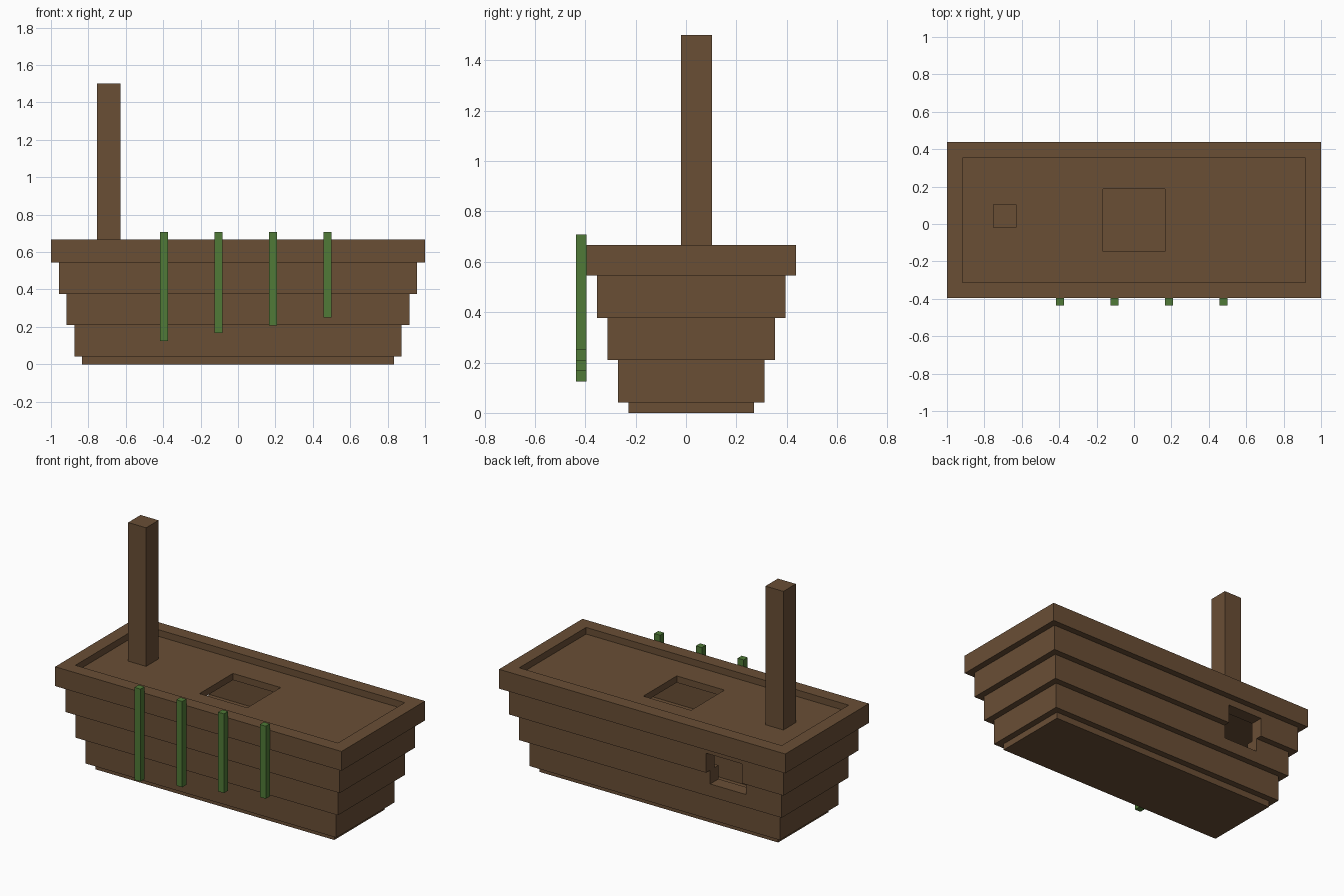
import bpy
import bmesh

old = bpy.data.objects.get("Cube")
if old:
    bpy.data.objects.remove(old, do_unlink=True)


def make_material(name, rgb):
    mat = bpy.data.materials.new(name)
    mat.use_nodes = True
    mat.diffuse_color = (*rgb, 1)
    bsdf = next(n for n in mat.node_tree.nodes if n.type == "BSDF_PRINCIPLED")
    bsdf.inputs["Base Color"].default_value = (*rgb, 1)
    return mat


wood = make_material("brown wood", (0.142, 0.077, 0.036))
green = make_material("vine green", (0.08, 0.195, 0.038))


def finish(name, bm, mat):
    bmesh.ops.recalc_face_normals(bm, faces=bm.faces)
    mesh = bpy.data.meshes.new(name)
    bm.to_mesh(mesh)
    bm.free()
    mesh.materials.append(mat)
    obj = bpy.data.objects.new(name, mesh)
    bpy.context.collection.objects.link(obj)
    return obj


def box(name, x, y, z, mat):
    """Box between (min, max) pairs on each axis."""
    bm = bmesh.new()
    bmesh.ops.create_cube(bm, size=1)
    for v in bm.verts:
        for i, (low, high) in enumerate((x, y, z)):
            v.co[i] = high if v.co[i] > 0 else low
    return finish(name, bm, mat)


def frame(name, outer, inner, z, mat):
    """Rectangular frame; outer and inner are (half_x, half_y)."""
    bm = bmesh.new()
    corners = [(-1, -1), (1, -1), (1, 1), (-1, 1)]
    loops = [[bm.verts.new((sx * half[0], CENTRE_Y + sy * half[1], h))
              for sx, sy in corners]
             for half, h in ((outer, z[0]), (outer, z[1]),
                             (inner, z[1]), (inner, z[0]))]
    for k in range(4):
        a, b = loops[k], loops[(k + 1) % 4]
        for i in range(4):
            j = (i + 1) % 4
            bm.faces.new((a[i], a[j], b[j], b[i]))
    return finish(name, bm, mat)


UNIT = 1 / 24
CENTRE_Y = UNIT / 2
WALL = 2 * UNIT

# Hull floor
floor_x, floor_y = 20 * UNIT, 6 * UNIT
box("hull_floor", (-floor_x, floor_x),
    (CENTRE_Y - floor_y, CENTRE_Y + floor_y), (0, UNIT), wood)

# Hollow hull tiers, each one step wider than the one below
heights = [0.042, 0.21, 0.377, 0.545, 0.667]
tiers = []
for i in range(4):
    hx, hy = floor_x + (i + 1) * UNIT, floor_y + (i + 1) * UNIT
    tiers.append(frame(f"hull_tier_{i + 1}", (hx, hy), (hx - WALL, hy - WALL),
                       (heights[i], heights[i + 1]), wood))

# Deck with an open square hatch
frame("deck", (hx - WALL, hy - WALL), (4 * UNIT, 4 * UNIT),
      (0.583, 0.625), wood)

# Port opening through the back wall
cutter = box("port_cutter", (-0.667, -0.417), (0.2, 0.6), (0.29, 0.5), wood)
cutter.hide_render = True
cutter.display_type = "WIRE"
for tier in tiers[1:3]:
    mod = tier.modifiers.new("port_opening", "BOOLEAN")
    mod.operation = "DIFFERENCE"
    mod.solver = "EXACT"
    mod.object = cutter
    bpy.context.view_layer.objects.active = tier
    bpy.ops.object.modifier_apply(modifier=mod.name)
bpy.data.objects.remove(cutter, do_unlink=True)

# Mast
box("mast", (-0.753, -0.628), (-0.02, 0.104), (0.625, 1.5), wood)

# Vines hanging over the front rim, each shorter than the last
for i in range(4):
    x = -0.396 + i * 7 * UNIT
    box(f"vine_{i + 1}", (x - UNIT / 2, x + UNIT / 2), (-0.437, -0.396),
        ((3 + i) * UNIT, 17 * UNIT), green)
